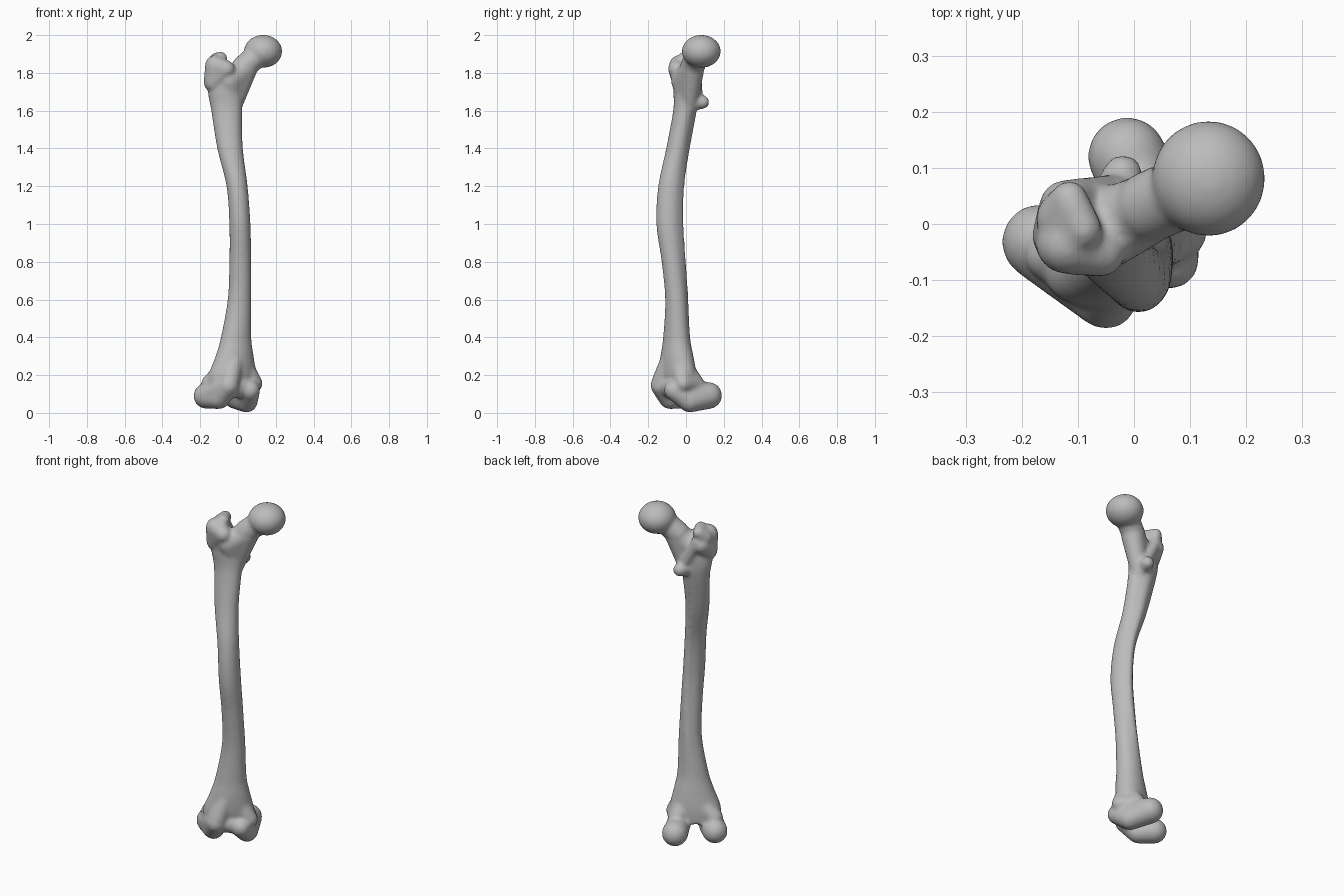
import bpy, bmesh
from math import cos, sin, pi, radians
from mathutils import Matrix, Vector

if "Cube" in bpy.data.objects:
    bpy.data.objects.remove(bpy.data.objects["Cube"])

bone = bpy.data.materials.new("bone_grey")
bone.use_nodes = True
COLOUR = (0.5, 0.5, 0.5, 1)
bone.diffuse_color = COLOUR
bone.node_tree.nodes["Principled BSDF"].inputs["Base Color"].default_value = COLOUR
parts = []


def add_part(name, bm):
    bmesh.ops.recalc_face_normals(bm, faces=bm.faces)
    mesh = bpy.data.meshes.new(name)
    bm.to_mesh(mesh)
    bm.free()
    mesh.materials.append(bone)
    obj = bpy.data.objects.new(name, mesh)
    bpy.context.collection.objects.link(obj)
    parts.append(obj)
    return obj


def lump(name, *balls):
    """Rounded solid stretched around balls given as x, y, z, radius."""
    bm = bmesh.new()
    for x, y, z, r in balls:
        bmesh.ops.create_icosphere(bm, subdivisions=3, radius=r,
                                   matrix=Matrix.Translation((x, y, z)))
    hull = bmesh.ops.convex_hull(bm, input=bm.verts)
    inside = [v for v in hull["geom_interior"] if isinstance(v, bmesh.types.BMVert)]
    bmesh.ops.delete(bm, geom=inside, context="VERTS")
    return add_part(name, bm)


def spline(a, b, c, d, t):
    """Smooth step between sections b and c."""
    return [0.5 * (2 * q + (r - p) * t + (2 * p - 5 * q + 4 * r - s) * t * t
                   + (3 * q - p - 3 * r + s) * t ** 3) for p, q, r, s in zip(a, b, c, d)]


# Shaft sections: height, centre x, centre y, half width, half depth, twist, back ridge
sections = [
    (0.12, -0.04, -0.04, 0.13, 0.075, 30, 0),
    (0.20, -0.03, -0.045, 0.137, 0.085, 30, 0),
    (0.30, -0.018, -0.048, 0.107, 0.08, 30, 0),
    (0.40, -0.01, -0.05, 0.083, 0.068, 25, 0.003),
    (0.60, 0.008, -0.052, 0.063, 0.058, 15, 0.008),
    (0.80, 0.012, -0.07, 0.058, 0.059, 0, 0.011),
    (1.00, 0.01, -0.091, 0.056, 0.066, 0, 0.013),
    (1.20, -0.005, -0.084, 0.056, 0.063, 0, 0.013),
    (1.40, -0.042, -0.047, 0.068, 0.058, 0, 0.01),
    (1.60, -0.06, -0.008, 0.082, 0.06, 0, 0.005),
    (1.70, -0.065, 0.0, 0.095, 0.066, 10, 0),
    (1.80, -0.065, 0.0, 0.09, 0.066, 20, 0),
]
SIDES, STEPS = 40, 6
bm = bmesh.new()
rings = []
for i in range(len(sections) - 1):
    near = [sections[min(max(i + k, 0), len(sections) - 1)] for k in (-1, 0, 1, 2)]
    for j in range(STEPS):
        z, cx, cy, a, b, twist, ridge = spline(*near, j / STEPS)
        ring = []
        for k in range(SIDES):
            t = 2 * pi * k / SIDES
            back = max(0, sin(t)) ** 12 * ridge
            p = Matrix.Rotation(radians(twist), 3, "Z") @ Vector((a * cos(t), b * sin(t) + back, 0))
            ring.append(bm.verts.new((cx + p.x, cy + p.y, z)))
        rings.append(ring)
for low, high in zip(rings, rings[1:]):
    for k in range(SIDES):
        n = (k + 1) % SIDES
        bm.faces.new((low[k], low[n], high[n], high[k]))
bm.faces.new(rings[0])
bm.faces.new(rings[-1])
shaft = add_part("thigh_bone", bm)

# Ball head and neck
bm = bmesh.new()
bmesh.ops.create_uvsphere(bm, u_segments=40, v_segments=24, radius=1,
                          matrix=Matrix.Translation((0.133, 0.081, 1.914))
                          @ Matrix.Diagonal((0.101, 0.103, 0.087, 1)))
add_part("ball_head", bm)
lump("neck", (0.11, 0.065, 1.90, 0.065), (0.03, 0.032, 1.83, 0.064))
lump("neck_root", (0.04, 0.035, 1.82, 0.062), (-0.05, -0.01, 1.76, 0.07),
     (-0.025, 0.015, 1.62, 0.045))

# Outer knob, its hooked tip, and the ridge down to the small knob
lump("outer_knob", (-0.12, -0.035, 1.84, 0.055), (-0.13, -0.02, 1.75, 0.052),
     (-0.06, -0.05, 1.82, 0.045), (-0.12, 0.03, 1.80, 0.05))
lump("outer_knob_tip", (-0.125, 0.01, 1.84, 0.05), (-0.115, 0.045, 1.875, 0.033),
     (-0.09, -0.01, 1.878, 0.034))
lump("back_ridge", (-0.11, 0.045, 1.82, 0.035), (-0.035, 0.06, 1.68, 0.03))
lump("small_knob", (-0.02, 0.088, 1.645, 0.036), (-0.035, 0.03, 1.65, 0.05))

# Knee end: two splayed knuckles with side bumps and a grooved front
lump("outer_knuckle", (-0.05, -0.132, 0.145, 0.056), (-0.168, -0.032, 0.09, 0.068),
     (-0.10, -0.085, 0.08, 0.060))
lump("inner_knuckle", (0.062, -0.062, 0.12, 0.055), (-0.012, 0.12, 0.092, 0.071),
     (0.045, 0.02, 0.062, 0.060))
lump("outer_side_bump", (-0.145, -0.055, 0.155, 0.05), (-0.06, -0.05, 0.23, 0.06))
lump("inner_side_bump", (0.085, -0.015, 0.155, 0.046), (0.02, -0.03, 0.25, 0.06),
     (0.02, 0.05, 0.15, 0.05))
lump("front_groove", (-0.04, -0.09, 0.14, 0.06), (0.05, -0.05, 0.13, 0.055))
lump("front_ridge", (-0.045, -0.125, 0.17, 0.055), (-0.01, -0.07, 0.32, 0.05))

# Fuse everything into one smooth skin
bpy.ops.object.select_all(action="DESELECT")
for part in parts:
    part.select_set(True)
bpy.context.view_layer.objects.active = shaft
bpy.ops.object.join()
remesh = shaft.modifiers.new("fuse", "REMESH")
remesh.mode = "VOXEL"
remesh.voxel_size = 0.009
remesh.use_smooth_shade = True
soften = shaft.modifiers.new("soften", "SMOOTH")
soften.factor = 0.5
soften.iterations = 9
for modifier in ("fuse", "soften"):
    bpy.ops.object.modifier_apply(modifier=modifier)
bpy.ops.object.shade_smooth()
